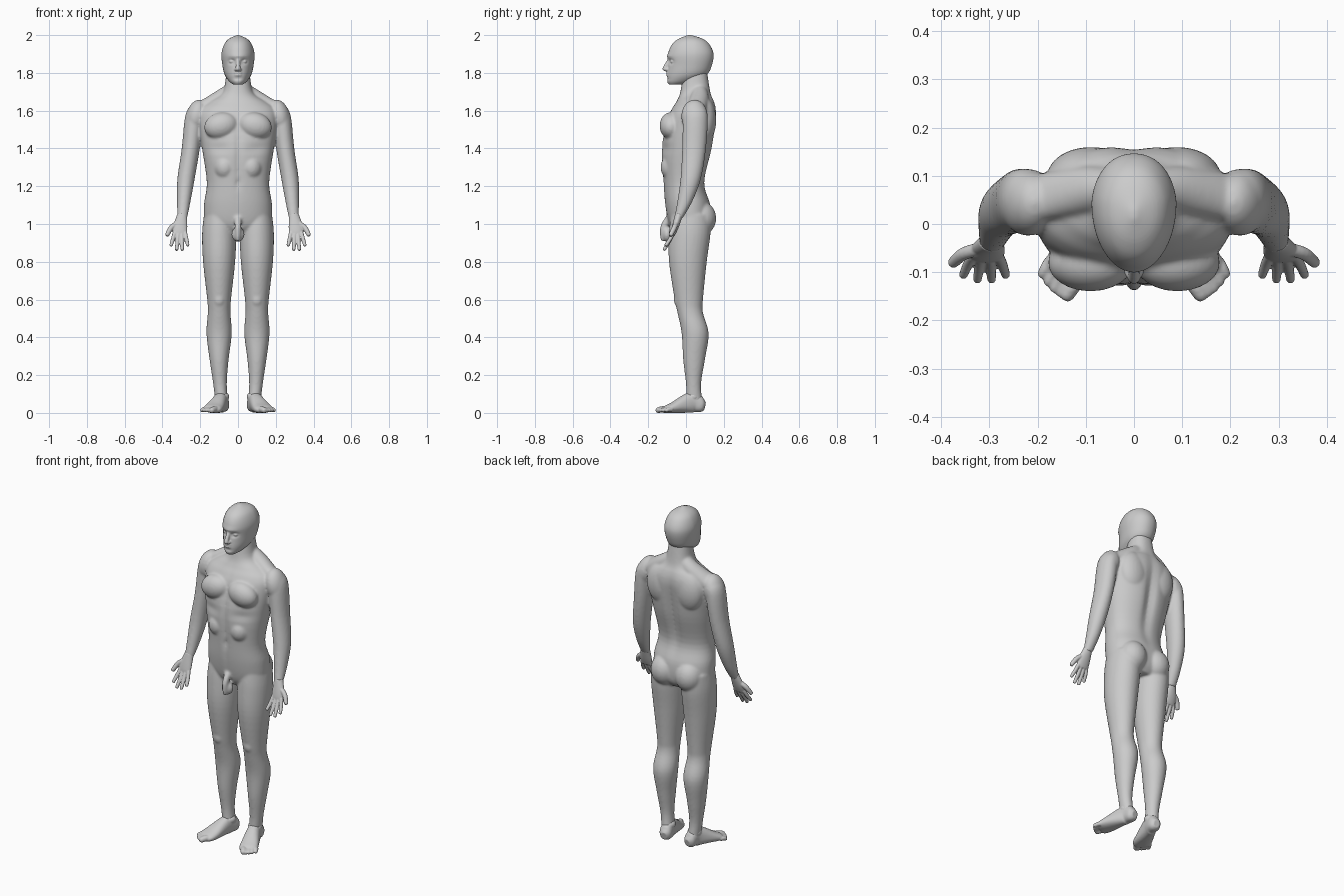
import bpy, bmesh, math
from mathutils import Vector, Matrix

default_cube = bpy.data.objects.get("Cube")
if default_cube:
    bpy.data.objects.remove(default_cube, do_unlink=True)

material = bpy.data.materials.new("plain_grey")
material.use_nodes = True
material.diffuse_color = (.6, .6, .6, 1)
material.node_tree.nodes["Principled BSDF"].inputs["Base Color"].default_value = material.diffuse_color


def spline(rows, steps=5):
    """Smoothly fill in rows between the given ones (Catmull-Rom)."""
    filled = []
    last = len(rows) - 1
    for i in range(last):
        before, start, end, after = (rows[max(0, min(last, i + offset))] for offset in (-1, 0, 1, 2))
        for step in range(steps):
            t = step / steps
            row = []
            for p, q, r, s in zip(before, start, end, after):
                cubic = 3 * (q - r) + s - p
                square = 2 * p - 5 * q + 4 * r - s
                row.append(q + t / 2 * (r - p + t * (square + t * cubic)))
            filled.append(row)
    filled.append(list(rows[last]))
    return filled


def loft(bm, rows, side=1, level=False, power=2, sides=32):
    """Skin rings (x, y, z, width, depth) along a path; level keeps rings horizontal."""
    rows = spline(rows)
    rings = []
    for i, (x, y, z, width, depth) in enumerate(rows):
        previous, following = rows[max(0, i - 1)], rows[min(len(rows) - 1, i + 1)]
        along = Vector((0, 0, 1))
        if not level:
            along = (Vector(following[:3]) - Vector(previous[:3])).normalized()
        across = Vector((1, 0, 0))
        across = (across - along * across.dot(along)).normalized()
        outward = along.cross(across)
        ring = []
        for k in range(sides):
            angle = math.tau * k / sides
            c, s = math.cos(angle), math.sin(angle)
            point = Vector((x, y, z))
            point += across * width * math.copysign(abs(c) ** (2 / power), c)
            point += outward * depth * math.copysign(abs(s) ** (2 / power), s)
            point.x *= side
            ring.append(bm.verts.new(point))
        rings.append(ring)
    for lower, upper in zip(rings, rings[1:]):
        for k in range(sides):
            n = (k + 1) % sides
            bm.faces.new((lower[k], lower[n], upper[n], upper[k]))
    bm.faces.new(rings[0])
    bm.faces.new(rings[-1])
    return [vert for ring in rings for vert in ring]


def outline(rows, x=0):
    """Turn (height, half width, front y, back y) into loft rows."""
    return [(x, (front + back) / 2, z, half, (back - front) / 2) for z, half, front, back in rows]


def ball(bm, centre, size, side=1, tilt=0):
    x, y, z = centre
    placing = Matrix.Translation((x * side, y, z)) @ Matrix.Rotation(tilt * side, 4, 'Y')
    placing = placing @ Matrix.Diagonal((*size, 1))
    bmesh.ops.create_uvsphere(bm, u_segments=24, v_segments=16, radius=1, matrix=placing)


def digit(bm, root, tip, radius, side, bend):
    """A finger or toe, bent at its middle, with a rounded tip."""
    root, tip = Vector(root), Vector(tip)
    middle = (root + tip) / 2 + Vector(bend)
    end = tip + (tip - middle).normalized() * radius / 2
    path = ((root, 1), (middle, 1), (tip, .85), (end, .4))
    loft(bm, [(*point, radius * scale, radius * scale) for point, scale in path], side, sides=16)


def falloff(vert, x, z, width, height):
    return math.exp(-((abs(vert.co.x) - x) / width) ** 2 - ((vert.co.z - z) / height) ** 2)


def finish(name, bm, voxel, smoothing):
    """Fuse the overlapping forms into one smooth skin."""
    bmesh.ops.recalc_face_normals(bm, faces=bm.faces[:])
    mesh = bpy.data.meshes.new(name)
    bm.to_mesh(mesh)
    bm.free()
    mesh.materials.append(material)
    part = bpy.data.objects.new(name, mesh)
    bpy.context.collection.objects.link(part)
    fuse = part.modifiers.new("fuse", 'REMESH')
    fuse.mode = 'VOXEL'
    fuse.voxel_size = voxel
    fuse.use_smooth_shade = True
    soften = part.modifiers.new("soften", 'SMOOTH')
    soften.factor = .5
    soften.iterations = smoothing


# Torso and neck
body = bmesh.new()
torso = outline([
    (.95, .09, -.06, .1), (1, .17, -.09, .13), (1.1, .18, -.11, .13), (1.22, .165, -.12, .1),
    (1.4, .19, -.13, .14), (1.55, .21, -.1, .16), (1.61, .2, -.075, .16), (1.65, .15, -.05, .15),
    (1.7, .08, -.03, .13), (1.82, .06, -.01, .11)])
for vert in loft(body, torso, level=True, power=2.25, sides=72):
    if vert.co.y > 0:  # spine furrow
        vert.co.y -= .02 * falloff(vert, 0, 1.4, .03, .2)
    else:  # midline, navel and rib edge
        vert.co.y += .01 * falloff(vert, 0, 1.35, .015, .2)
        vert.co.y += .01 * falloff(vert, 0, 1.21, .015, .015)
        vert.co.y += .01 * falloff(vert, .1, 1.4, .06, .03)

# Chest, shoulder blades, shoulders, buttocks, belly and knees
muscles = [
    ((.09, -.08, 1.52), (.09, .06, .07), .25),
    ((.09, .1, 1.55), (.09, .06, .12), 0),
    ((.22, .045, 1.57), (.055, .07, .09), -.25),
    ((.08, .08, 1.03), (.08, .08, .09), 0),
    ((.07, -.07, 1.3), (.06, .065, .07), 0),
    ((.1, -.03, .6), (.035, .035, .045), 0)]
neck_slope = [(.02, .07, 1.71, .045, .04), (.1, .07, 1.66, .045, .05), (.22, .05, 1.6, .03, .05)]
arm = [(.21, .05, 1.63, .04, .045), (.23, .05, 1.57, .05, .065), (.25, .043, 1.4, .048, .063),
       (.275, .025, 1.24, .046, .054), (.287, -.006, 1.12, .036, .04), (.295, -.04, 1.03, .026, .022)]
leg = outline([
    (1.05, .08, -.08, .13), (.95, .09, -.09, .13), (.8, .085, -.09, .11), (.6, .063, -.06, .09),
    (.53, .06, -.045, .09), (.42, .067, -.023, .12), (.28, .05, -.015, .1), (.15, .036, 0, .08),
    (.04, .034, 0, .09)], x=.1)
# Shins lean inward towards the ankles
leg = [(x - .1 * max(0, .2 - z), *rest, z, *size) for x, *rest, z, w, d in leg for size in [(w, d)]]
for side in (1, -1):
    for centre, size, tilt in muscles:
        ball(body, centre, size, side, tilt)
    loft(body, neck_slope, side)
    loft(body, arm, side, level=True)
    loft(body, leg, side, level=True)

# Groin
loft(body, [(0, -.09, 1.03, .02, .02), (0, -.12, .98, .017, .017), (0, -.125, .91, .01, .01)])
ball(body, (0, -.1, .945), (.035, .025, .04))
finish("body", body, voxel=.0065, smoothing=8)

# Head
head = bmesh.new()
skull = outline([
    (1.738, .028, -.09, -.02), (1.755, .05, -.1, .04), (1.79, .073, -.1, .11), (1.84, .084, -.094, .137),
    (1.9, .089, -.095, .146), (1.95, .075, -.075, .125), (1.98, .05, -.04, .09), (2, .006, .01, .03)])
for vert in loft(head, skull, level=True, power=2.15, sides=72):
    if vert.co.y < .05:  # narrow face, eye sockets, chin crease and brow
        vert.co.x *= 1 + .9 * (vert.co.y - .05)
        vert.co.y += .016 * falloff(vert, .033, 1.86, .017, .012)
        vert.co.y += .006 * falloff(vert, 0, 1.77, .025, .007)
        vert.co.y -= .005 * falloff(vert, 0, 1.89, .05, .01)
# Nose and lips
loft(head, [(0, -.085, 1.88, .008, .008), (0, -.11, 1.825, .013, .014), (0, -.105, 1.81, .012, .01)], level=True)
for height in (1.8, 1.788):
    ball(head, (0, -.093, height), (.022, .012, .006))
# Eyes and nostril wings
for side in (1, -1):
    ball(head, (.033, -.07, 1.86), (.014, .013, .009), side)
    ball(head, (.013, -.1, 1.818), (.008, .01, .007), side)
finish("head", head, voxel=.004, smoothing=4)

palm = [(.295, -.037, 1.05, .026, .021), (.305, -.055, .99, .037, .018),
        (.307, -.066, .955, .037, .014), (.307, -.07, .94, .033, .01)]
sole = [(.077, .1, .035, .018, .022), (.08, .08, .04, .034, .038), (.09, .03, .055, .036, .055),
        (.124, -.065, .028, .05, .03), (.138, -.1, .02, .05, .021), (.146, -.115, .016, .036, .014)]
for side, label in ((1, "left"), (-1, "right")):
    # Hand with four spread fingers and a thumb
    hand = bmesh.new()
    loft(hand, palm, side)
    for i in range(4):
        k = i / 3
        arch = (k - .5) ** 2
        root = (.335 - .055 * k, -.067, .955)
        tip = (.354 - .088 * k, -.116 + .04 * arch, .863 + .1 * arch)
        digit(hand, root, tip, .0105, side, bend=(0, .003, 0))
    digit(hand, (.312, -.05, 1.01), (.375, -.08, .943), .0135, side, bend=(.008, .004, .006))
    finish(label + "_hand", hand, voxel=.0032, smoothing=3)

    # Foot with five toes, flattened on the ground
    foot = bmesh.new()
    loft(foot, sole, side, power=2.3)
    ball(foot, (.086, .04, .085), (.04, .036, .03), side)
    for i in range(5):
        k = i / 4
        root = (.112 + .062 * k, -.105 + .03 * k, .018)
        tip = (.141 + .05 * k, -.15 + .014 * k + .03 * k * k, .013)
        digit(foot, root, tip, .012 if i else .017, side, bend=(0, 0, .003))
    for vert in foot.verts:
        vert.co.z = max(vert.co.z, 0)
    finish(label + "_foot", foot, voxel=.004, smoothing=3)
